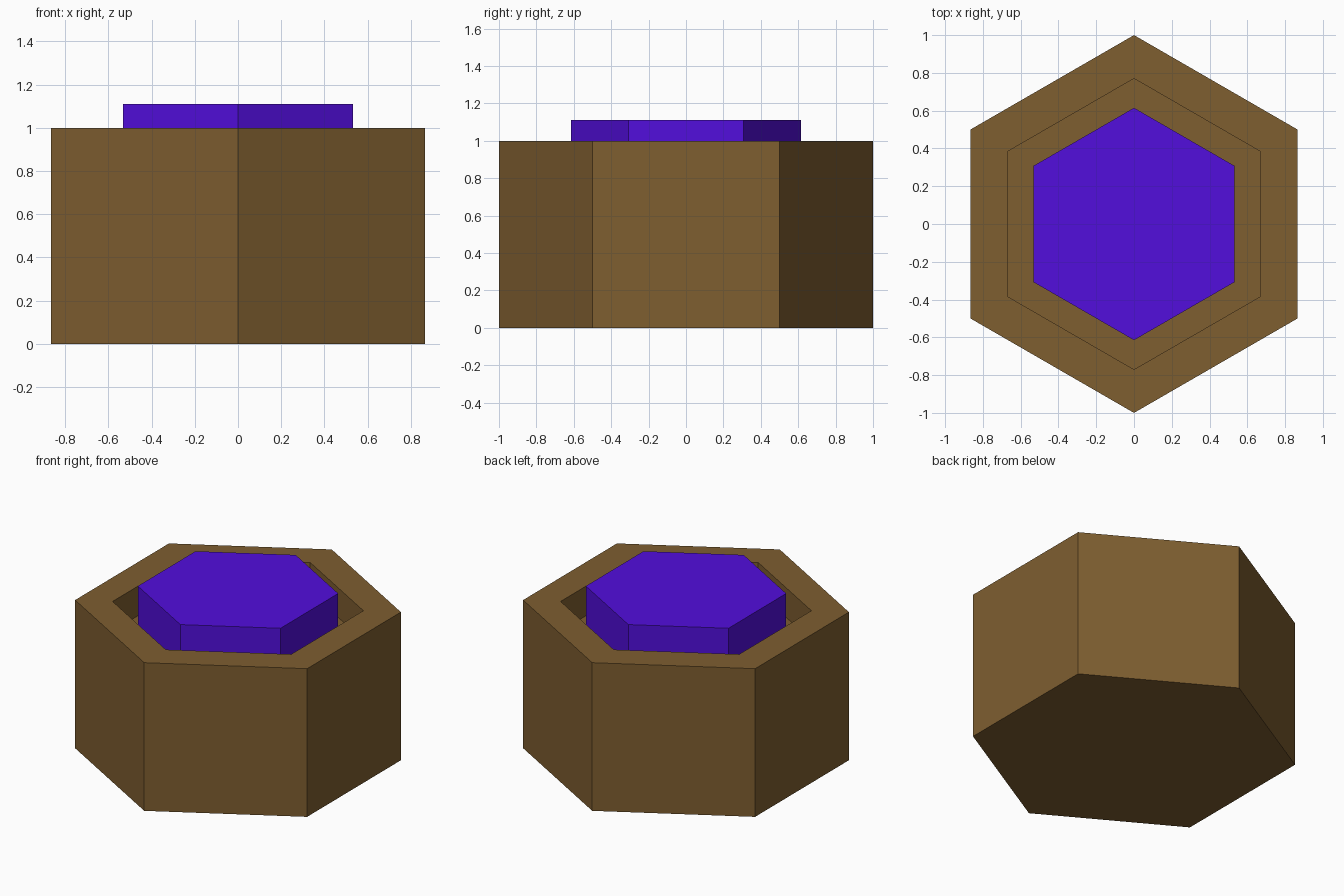
import bpy, bmesh, math

if "Cube" in bpy.data.objects:
    bpy.data.objects.remove(bpy.data.objects["Cube"])


def material(name, srgb):
    m = bpy.data.materials.new(name)
    m.diffuse_color = [((c / 255 + 0.055) / 1.055) ** 2.4 for c in srgb] + [1]
    m.use_nodes = True
    m.node_tree.nodes["Principled BSDF"].inputs["Base Color"].default_value = m.diffuse_color
    return m


def hex_prism(name, rings, mat):
    """Skin hexagonal rings (radius, z) and cap both ends."""
    bm = bmesh.new()
    loops = []
    for r, z in rings:
        loops.append([bm.verts.new((r * math.cos(math.radians(90 + 60 * i)),
                                    r * math.sin(math.radians(90 + 60 * i)), z))
                      for i in range(6)])
    for a, b in zip(loops, loops[1:]):
        for i in range(6):
            j = (i + 1) % 6
            bm.faces.new((a[i], a[j], b[j], b[i]))
    bm.faces.new(loops[0][::-1])
    bm.faces.new(loops[-1])
    bmesh.ops.recalc_face_normals(bm, faces=bm.faces)
    me = bpy.data.meshes.new(name)
    bm.to_mesh(me)
    bm.free()
    me.materials.append(mat)
    ob = bpy.data.objects.new(name, me)
    bpy.context.collection.objects.link(ob)


brown = material("brown", (126, 94, 48))
purple = material("purple", (82, 14, 220))

# Outer body with a shallow recess in its top
hex_prism("hex_base", [(1, 0), (1, 1), (0.77, 1), (0.77, 0.8)], brown)
# Raised plug standing on the recess floor
hex_prism("hex_plug", [(0.615, 0.8), (0.615, 1.11)], purple)
